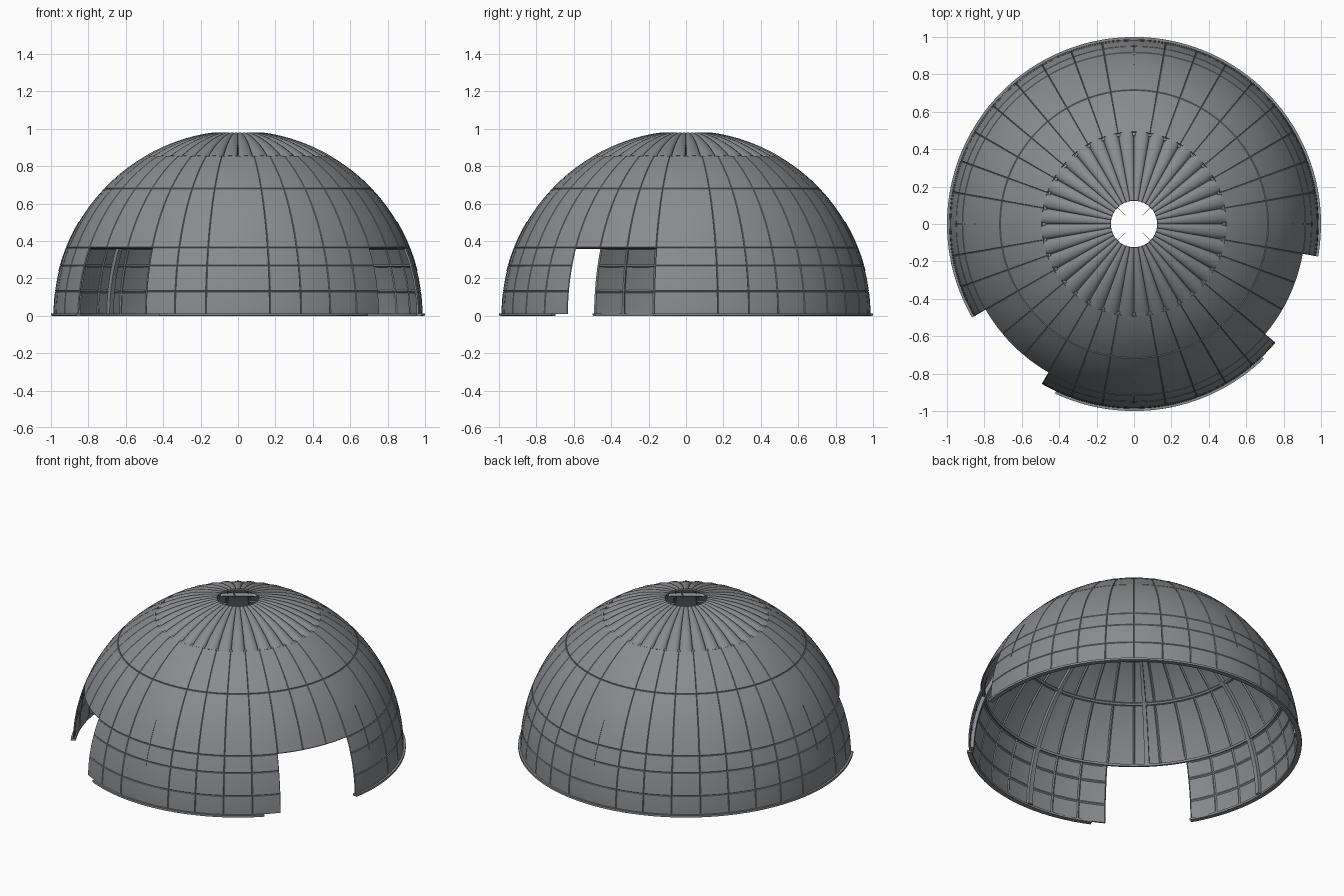
import bpy, bmesh, math

if "Cube" in bpy.data.objects:
    bpy.data.objects.remove(bpy.data.objects["Cube"])

R = 0.987                                   # outer skin radius
BANDS = [0.6, 7.6, 15.8, 21.7, 43.5, 60.0]  # panel rows, degrees of elevation
TOP = 82.7                                  # rim of the round vent
OPENINGS = [(210, 240), (320, 350)]         # doorways, degrees of azimuth

grey = bpy.data.materials.new("steel grey")
grey.diffuse_color = (0.25, 0.26, 0.275, 1)
grey.use_nodes = True
grey.node_tree.nodes["Principled BSDF"].inputs["Base Color"].default_value = grey.diffuse_color


def in_opening(az):
    return any(a < az % 360 < b for a, b in OPENINGS)


def grid(name, azs, els, radius, closed=False, thickness=0.0, skip=None, angle=30):
    """Spherical grid surface, thickened inward."""
    bm = bmesh.new()
    rows = []
    for e in els:
        row = []
        for a in azs:
            r, ar, er = radius(a, e), math.radians(a), math.radians(e)
            row.append(bm.verts.new((r * math.cos(er) * math.cos(ar),
                                     r * math.cos(er) * math.sin(ar),
                                     r * math.sin(er))))
        rows.append(row)
    n = len(azs)
    for i in range(len(els) - 1):
        for j in range(n if closed else n - 1):
            k = (j + 1) % n
            am = (azs[j] + (azs[k] if k else 360)) / 2
            if skip and skip(am, (els[i] + els[i + 1]) / 2):
                continue
            bm.faces.new((rows[i][j], rows[i][k], rows[i + 1][k], rows[i + 1][j]))
    loose = [v for v in bm.verts if not v.link_faces]
    bmesh.ops.delete(bm, geom=loose, context='VERTS')
    mesh = bpy.data.meshes.new(name)
    bm.to_mesh(mesh)
    bm.free()
    mesh.materials.append(grey)
    ob = bpy.data.objects.new(name, mesh)
    bpy.context.collection.objects.link(ob)
    mod = ob.modifiers.new("thickness", 'SOLIDIFY')
    mod.thickness, mod.offset = thickness, -1
    bpy.ops.object.select_all(action='DESELECT')
    ob.select_set(True)
    bpy.context.view_layer.objects.active = ob
    bpy.ops.object.modifier_apply(modifier=mod.name)
    bpy.ops.object.shade_smooth_by_angle(angle=math.radians(angle))
    return ob


def span(a, b, step):
    n = max(1, math.ceil((b - a) / step))
    return [a + (b - a) * i / n for i in range(n + 1)]


# Panelled skin with fine grooves along the seams
azs = [s * 10 + d for s in range(36) for d in (0, 0.2, 2.5, 5, 7.5, 9.8)]
els = [BANDS[0]]
for lo, hi in zip(BANDS, BANDS[1:]):
    els += span(lo + 0.2, hi - 0.2, 4) + [hi]


def skin_radius(a, e):
    seam = a % 10 == 0 and a % 90 != 0
    return R - (0.004 if seam or e in BANDS[1:-1] else 0)


grid("dome_panels", azs, els, skin_radius, True, 0.010,
     lambda a, e: e < 21.7 and in_opening(a), 25)


# Fluted crown around the vent
def flute_radius(a, e):
    u = (a % 10) / 5 - 1
    depth = 0.026 * math.cos(math.radians(e)) / 0.5
    return R + 0.002 - depth * (1 - math.sqrt(max(0, 1 - u * u)))


grid("fluted_crown", [i * 10 + d for i in range(36) for d in (0, 0.5, 1.5, 3, 5, 7, 8.5, 9.5)],
     span(60, TOP, 3), flute_radius, True, 0.008, None, 40)

# Base rail, interrupted at the doorways
for i, (a, b) in enumerate([(-10, 210), (245, 314)]):
    grid(f"base_rail_{i + 1}", span(a, b, 3), [0, 0.75], lambda a, e: 1.0, False, 0.03)

# Inner hoops
for i, e in enumerate((21.7, 43.5, 60)):
    grid(f"inner_hoop_{i + 1}", [k * 5 for k in range(72)], [e + 0.1, e + 0.9],
         lambda a, e: R - 0.009, True, 0.018)

# Inner ribs, with a thin web running up under the vent or through the skin
for k in range(8):
    a = k * 45
    low = 22 if in_opening(a) else 0.6
    grid(f"inner_rib_{k + 1}", [a - 0.9, a + 0.9], span(low, 61, 4),
         lambda a, e: R - 0.009, False, 0.022)
    if k % 2:
        grid(f"rib_web_{k + 1}", [a - 0.9, a + 0.9], span(61, 86, 4),
             lambda a, e: R - 0.03, False, 0.012)
    else:
        grid(f"rib_fin_{k + 1}", [a - 0.15, a + 0.15], span(14, 30.5, 4),
             lambda a, e: R + 0.003, False, 0.02)
